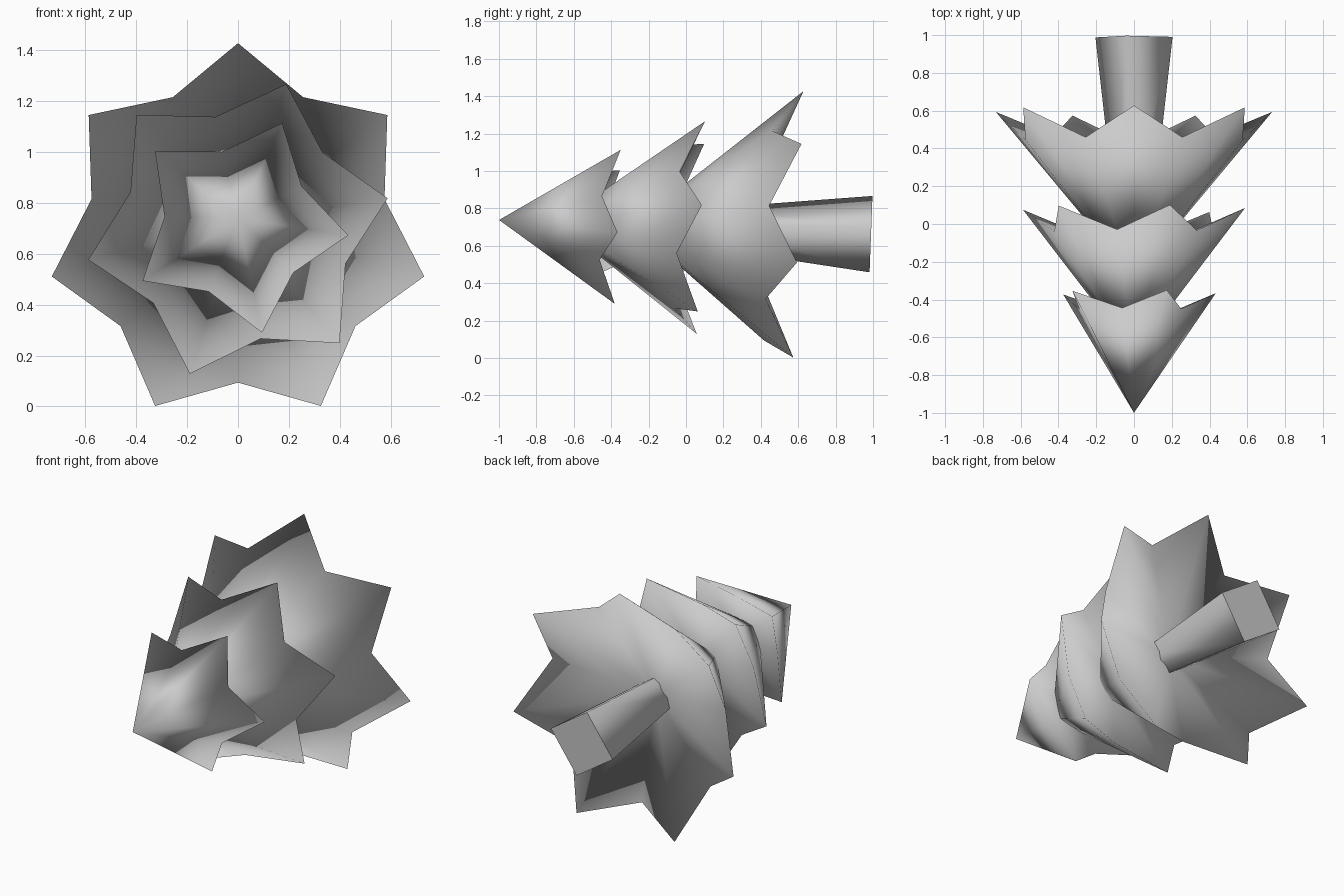
import bpy
import bmesh
from math import sin, cos, pi, radians
from mathutils import Matrix

cube = bpy.data.objects.get("Cube")
if cube:
    bpy.data.objects.remove(cube, do_unlink=True)

# One flat colour for the whole tree
grey = bpy.data.materials.new("light_grey")
grey.use_nodes = True
grey.diffuse_color = (0.6, 0.6, 0.6, 1)
grey.node_tree.nodes["Principled BSDF"].inputs["Base Color"].default_value = grey.diffuse_color

# The lying tree runs along y and leans slightly
LEAN = Matrix.Translation((0, 0, 0.70)) @ Matrix.Rotation(-0.038, 4, "X")


def ring_point(bm, radius, angle, along):
    return bm.verts.new((radius * sin(angle), along, radius * cos(angle)))


def finish(bm, name):
    bmesh.ops.recalc_face_normals(bm, faces=bm.faces)
    bm.transform(LEAN)
    mesh = bpy.data.meshes.new(name)
    bm.to_mesh(mesh)
    bm.free()
    mesh.materials.append(grey)
    obj = bpy.data.objects.new(name, mesh)
    bpy.context.collection.objects.link(obj)


def branch_tier(name, points, phase, apex, hollow, tip, notch):
    """Star-rimmed cone with a hollow underside; tip and notch are (radius, along)."""
    bm = bmesh.new()
    front = bm.verts.new((0, apex, 0))
    back = bm.verts.new((0, hollow, 0))
    rim = []
    for i in range(points * 2):
        radius, along = notch if i % 2 else tip
        rim.append(ring_point(bm, radius, radians(phase) + pi * i / points, along))
    for a, b in zip(rim, rim[1:] + rim[:1]):
        bm.faces.new((front, a, b))
        bm.faces.new((back, b, a))
    for face in bm.faces:
        face.smooth = True
    finish(bm, name)


# Three tiers of branches
branch_tier("top_branches", 5, 23.5, -1.0, -0.55, (0.435, -0.365), (0.29, -0.455))
branch_tier("middle_branches", 6, 18.4, -0.69, -0.17, (0.60, 0.08), (0.445, -0.045))
branch_tier("bottom_branches", 7, 0, -0.285, 0.29, (0.75, 0.60), (0.59, 0.44))

# Four-sided trunk, flaring towards its foot
bm = bmesh.new()
rings = [[ring_point(bm, radius, radians(-11) + pi / 2 * i, along) for i in range(4)]
         for radius, along in ((0.108, 0.12), (0.208, 0.99))]
for i in range(4):
    j = (i + 1) % 4
    side = bm.faces.new((rings[0][i], rings[0][j], rings[1][j], rings[1][i]))
    side.smooth = True
for ring in rings:
    cap = bm.faces.new(ring)
    for edge in cap.edges:
        edge.smooth = False
finish(bm, "trunk")
